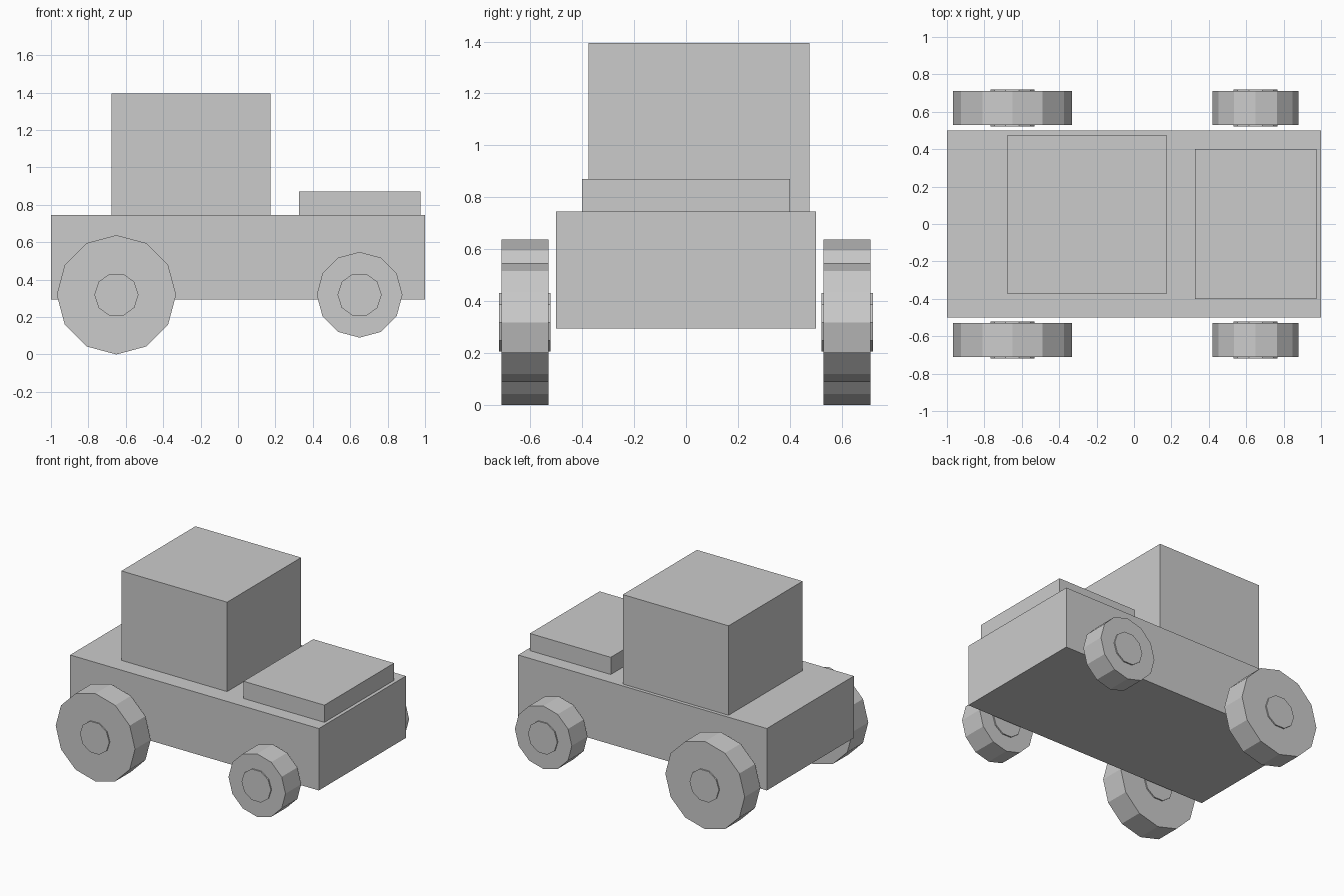
import bpy
from math import pi
from mathutils import Matrix

cube = bpy.data.objects.get("Cube")
if cube:
    bpy.data.objects.remove(cube, do_unlink=True)

# One plain grey for the whole vehicle
grey = bpy.data.materials.new("light grey")
grey.use_nodes = True
grey.diffuse_color = (0.6, 0.6, 0.6, 1)
grey.node_tree.nodes["Principled BSDF"].inputs["Base Color"].default_value = (0.6, 0.6, 0.6, 1)


def box(name, low, high):
    """Add a box spanning two opposite corners."""
    centre = [(a + b) / 2 for a, b in zip(low, high)]
    bpy.ops.mesh.primitive_cube_add(size=1, location=centre)
    part = bpy.context.object
    part.name = name
    part.data.transform(Matrix.Diagonal([b - a for a, b in zip(low, high)] + [1]))
    part.data.materials.append(grey)


def disc(name, sides, radius, width, location):
    """Add a flat-sided cylinder on the y axis with a corner pointing along x."""
    bpy.ops.mesh.primitive_cylinder_add(vertices=sides, radius=radius, depth=width, location=location)
    part = bpy.context.object
    part.name = name
    part.data.transform(Matrix.Rotation(pi / 2, 4, "X") @ Matrix.Rotation(pi / 2, 4, "Z"))
    part.data.materials.append(grey)


# Body, hood and the slightly off-centre cabin
box("body", (-1, -0.5, 0.295), (1, 0.5, 0.745))
box("hood", (0.325, -0.4, 0.745), (0.975, 0.4, 0.87))
box("cabin", (-0.675, -0.375, 0.745), (0.175, 0.475, 1.395))

# Large and small wheels, each with a hub showing on both faces
axle_height = 0.319
for side, y in (("right", -0.62), ("left", 0.62)):
    for end, x, radius in (("large", -0.65, axle_height), ("small", 0.65, 0.229)):
        place = (x, y, axle_height)
        disc(f"{end}_wheel_{side}", 12, radius, 0.18, place)
        disc(f"{end}_hub_{side}", 10, 0.118, 0.198, place)
